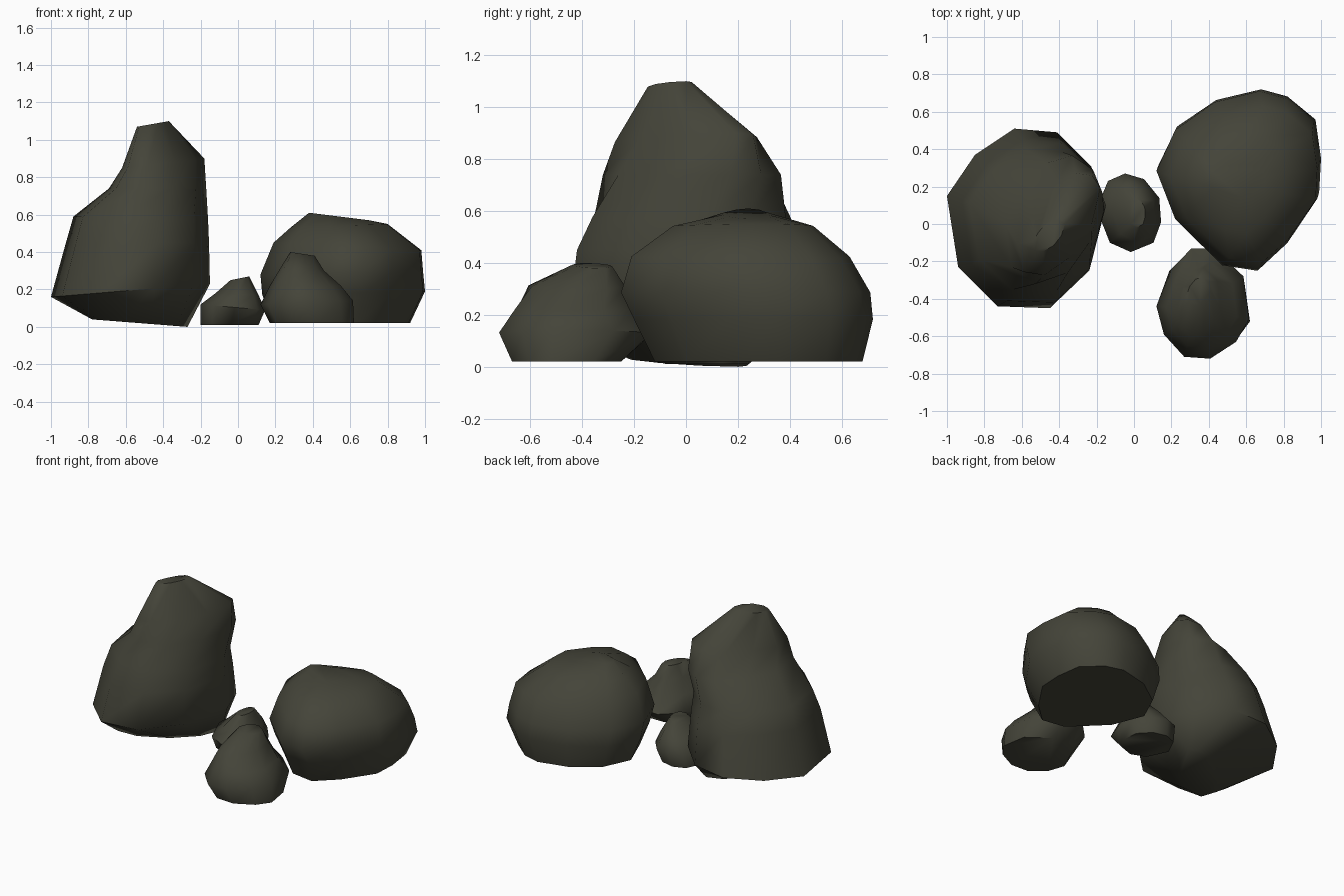
import bpy
import bmesh
import math

default_cube = bpy.data.objects.get("Cube")
if default_cube:
    bpy.data.objects.remove(default_cube, do_unlink=True)

# One dark olive stone colour for everything
stone = bpy.data.materials.new("dark_olive_stone")
stone.use_nodes = True
stone_colour = (0.058, 0.058, 0.041, 1)
stone.diffuse_color = stone_colour
shader = stone.node_tree.nodes["Principled BSDF"]
shader.inputs["Base Color"].default_value = stone_colour
shader.inputs["Roughness"].default_value = 0.9


def normalise(outline):
    """Scale a plan outline to the unit square."""
    xs, ys = zip(*outline)
    width, depth = max(xs) - min(xs), max(ys) - min(ys)
    return [((x - min(xs)) / width, (y - min(ys)) / depth) for x, y in outline]


def make_rock(name, outline, rings):
    """Loft the plan outline through rings of
    (x min, x max, y min, y max, z left, z right, skew of y along x)."""
    plan = normalise(outline)
    bm = bmesh.new()
    loops = []
    for x_min, x_max, y_min, y_max, z_left, z_right, skew in rings:
        loops.append([
            bm.verts.new((
                x_min + u * (x_max - x_min),
                y_min + v * (y_max - y_min) + skew * (u - 0.5),
                z_left + u * (z_right - z_left),
            ))
            for u, v in plan
        ])

    # Sides between neighbouring rings, then the base and crown
    count = len(plan)
    for lower, upper in zip(loops, loops[1:]):
        for i in range(count):
            j = (i + 1) % count
            bm.faces.new((lower[i], lower[j], upper[j], upper[i]))
    bm.faces.new(loops[0])
    bm.faces.new(loops[-1])
    bmesh.ops.recalc_face_normals(bm, faces=bm.faces)

    mesh = bpy.data.meshes.new(name)
    bm.to_mesh(mesh)
    bm.free()
    mesh.materials.append(stone)
    rock = bpy.data.objects.new(name, mesh)
    bpy.context.collection.objects.link(rock)

    # Smooth flanks with a crisp base edge
    bpy.ops.object.select_all(action="DESELECT")
    rock.select_set(True)
    bpy.context.view_layer.objects.active = rock
    bpy.ops.object.shade_smooth_by_angle(angle=math.radians(60))


# Tall leaning boulder on a skewed foot, with a shoulder on one side
make_rock(
    "tall_boulder",
    [(-1, .15), (-.94, -.23), (-.73, -.44), (-.45, -.45), (-.24, -.25),
     (-.15, .1), (-.23, .31), (-.41, .49), (-.64, .51), (-.85, .37)],
    [(-.78, -.27, -.15, .15, .04, 0, .36),
     (-1, -.15, -.45, .51, .16, .23, 0),
     (-.92, -.155, -.42, .45, .45, .45, 0),
     (-.88, -.16, -.36, .4, .59, .57, 0),
     (-.69, -.17, -.29, .34, .74, .74, .2),
     (-.62, -.18, -.22, .22, .85, .9, .32),
     (-.54, -.37, -.13, .01, 1.07, 1.1, .1)],
)

# Broad rounded boulder
make_rock(
    "broad_boulder",
    [(.12, .29), (.22, .03), (.47, -.22), (.66, -.25), (.82, -.1), (.98, .14),
     (.99, .33), (.96, .55), (.81, .68), (.67, .72), (.43, .66), (.22, .51)],
    [(.19, .92, -.12, .68, .02, .02, 0),
     (.13, 1, -.2, .72, .17, .19, 0),
     (.12, .99, -.25, .71, .28, .29, 0),
     (.19, .98, -.21, .63, .45, .41, 0),
     (.28, .8, -.05, .49, .53, .55, 0),
     (.38, .7, .14, .32, .61, .57, 0)],
)

# Small peaked stone in front
make_rock(
    "front_stone",
    [(.12, -.43), (.16, -.58), (.27, -.7), (.41, -.71), (.55, -.62),
     (.62, -.5), (.59, -.27), (.43, -.12), (.31, -.12), (.19, -.24)],
    [(.17, .62, -.67, -.25, .02, .02, 0),
     (.12, .615, -.72, -.13, .12, .14, 0),
     (.17, .55, -.66, -.2, .22, .22, 0),
     (.23, .46, -.6, -.24, .32, .3, .06),
     (.28, .41, -.43, -.29, .4, .38, .04)],
)

# Tiny ridged stone in the middle
make_rock(
    "middle_stone",
    [(-.19, .08), (-.12, -.1), (-.01, -.15), (.11, -.1), (.15, .01),
     (.14, .14), (.06, .24), (-.04, .27), (-.13, .23)],
    [(-.2, .11, -.08, .24, .01, .01, 0),
     (-.2, .145, -.15, .27, .12, .09, 0),
     (-.12, .11, -.09, .22, .18, .17, 0),
     (-.04, .06, -.02, .14, .25, .27, 0)],
)
